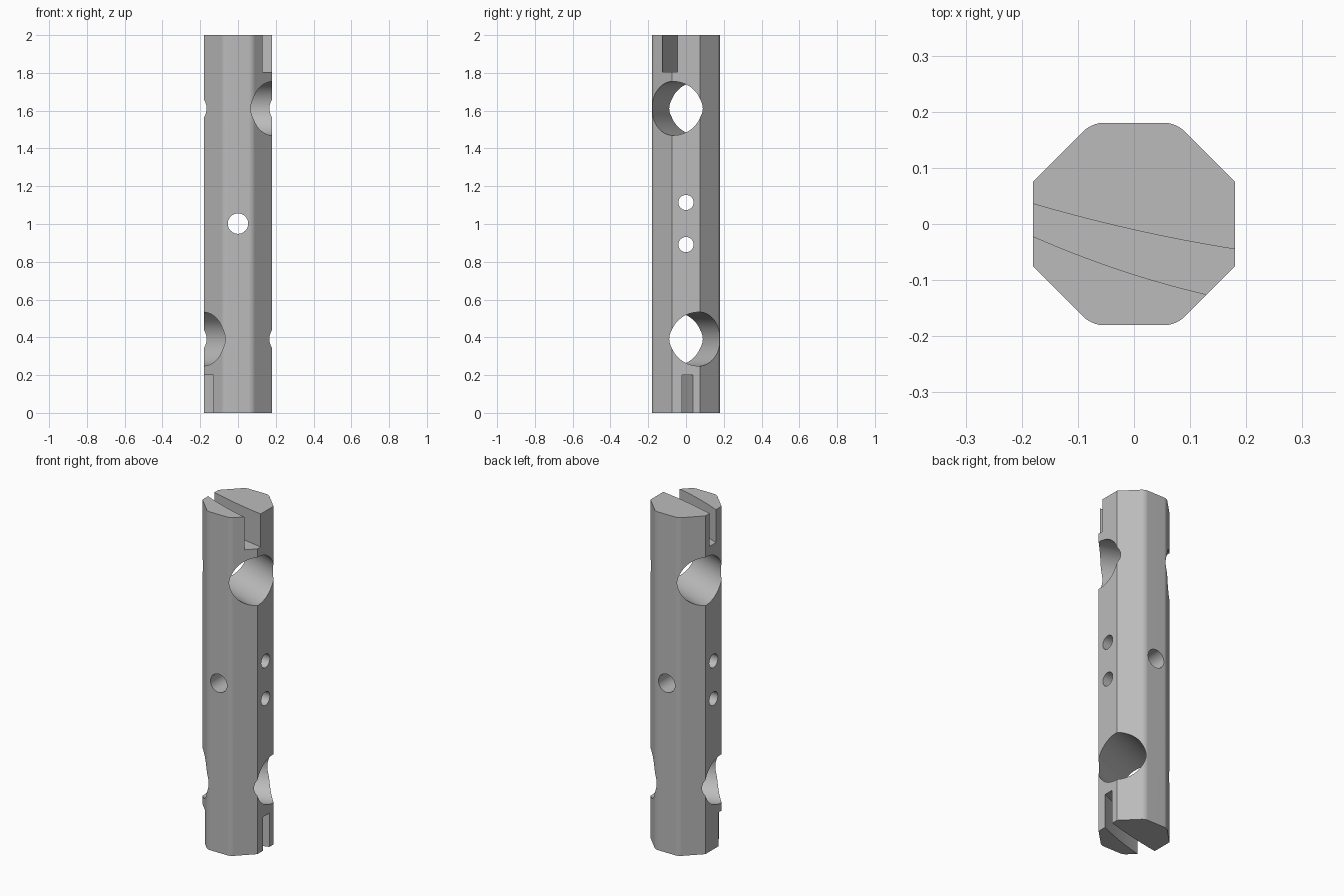
import bpy, bmesh, math
from mathutils import Matrix, Vector

if "Cube" in bpy.data.objects:
    bpy.data.objects.remove(bpy.data.objects["Cube"], do_unlink=True)

FLAT, CORNER, HEIGHT = 0.18, 0.075, 2.0

steel = bpy.data.materials.new("steel grey")
steel.use_nodes = True
steel.diffuse_color = (0.5, 0.5, 0.5, 1)
steel.node_tree.nodes["Principled BSDF"].inputs["Base Color"].default_value = (0.5, 0.5, 0.5, 1)


def to_object(name, bm):
    bmesh.ops.recalc_face_normals(bm, faces=bm.faces)
    mesh = bpy.data.meshes.new(name)
    bm.to_mesh(mesh)
    bm.free()
    mesh.materials.append(steel)
    obj = bpy.data.objects.new(name, mesh)
    bpy.context.collection.objects.link(obj)
    return obj


def prism(outline, z0, z1):
    bm = bmesh.new()
    face = bm.faces.new([bm.verts.new((x, y, z0)) for x, y in outline])
    out = bmesh.ops.extrude_face_region(bm, geom=[face])
    verts = [v for v in out["geom"] if isinstance(v, bmesh.types.BMVert)]
    bmesh.ops.translate(bm, verts=verts, vec=(0, 0, z1 - z0))
    return bm


def drill(name, direction, z, radius, segments):
    turn = Vector(direction).to_track_quat("Z", "Y").to_matrix().to_4x4()
    bm = bmesh.new()
    bmesh.ops.create_cone(bm, cap_ends=True, segments=segments, radius1=radius,
                          radius2=radius, depth=1.2,
                          matrix=Matrix.Translation((0, 0, z)) @ turn)
    return to_object(name, bm)


def slot(name, side, z0, z1):
    # Curved groove that widens towards one side of the rod
    xs = [-0.22 + 0.44 * i / 20 for i in range(21)]
    back = [(side * x, -0.0105 - 0.225 * x + 0.185 * x * x) for x in xs]
    front = [(side * x, -0.09 - 0.318 * x + 0.333 * x * x) for x in xs]
    return to_object(name, prism(back + front[::-1], z0, z1))


# Octagonal rod with the front and back corners rounded
quarter = [(FLAT, CORNER), (CORNER, FLAT)]
outline = (quarter + [(-x, y) for x, y in quarter[::-1]]
           + [(-x, -y) for x, y in quarter] + [(x, -y) for x, y in quarter[::-1]])
bm = prism(outline, 0, HEIGHT)
corners = [e for e in bm.edges
           if all(abs(abs(v.co.y) - FLAT) < 1e-4 for v in e.verts)
           and abs(e.verts[0].co.z - e.verts[1].co.z) > 1]
bmesh.ops.bevel(bm, geom=corners, offset=0.018, offset_type="OFFSET",
                segments=6, profile=0.5, affect="EDGES")
rod = to_object("octagonal_rod", bm)

# Slots at both ends, slanted cross holes and small pin holes
slant = math.radians(21)
cutters = [
    slot("top_slot", 1, 1.805, 2.1),
    slot("bottom_slot", -1, -0.1, 0.2),
    drill("upper_cross_hole", (math.cos(slant), -math.sin(slant), 0), 1.612, 0.1425, 96),
    drill("lower_cross_hole", (math.cos(slant), math.sin(slant), 0), 0.391, 0.1425, 96),
    drill("front_pin_hole", (0, 1, 0), 1.002, 0.054, 48),
    drill("upper_side_pin_hole", (1, 0, 0), 1.114, 0.04, 48),
    drill("lower_side_pin_hole", (1, 0, 0), 0.891, 0.04, 48),
]
bpy.ops.object.select_all(action="DESELECT")
rod.select_set(True)
bpy.context.view_layer.objects.active = rod
for cutter in cutters:
    cutter.hide_render = True
    cut = rod.modifiers.new(cutter.name, "BOOLEAN")
    cut.operation, cut.solver, cut.object = "DIFFERENCE", "EXACT", cutter
    bpy.ops.object.modifier_apply(modifier=cut.name)
    bpy.data.objects.remove(cutter, do_unlink=True)

# Smooth bores and rounded corners, flat faces kept even
bpy.ops.object.shade_smooth_by_angle(angle=math.radians(25))
rod.modifiers.new("even_normals", "WEIGHTED_NORMAL").keep_sharp = True
